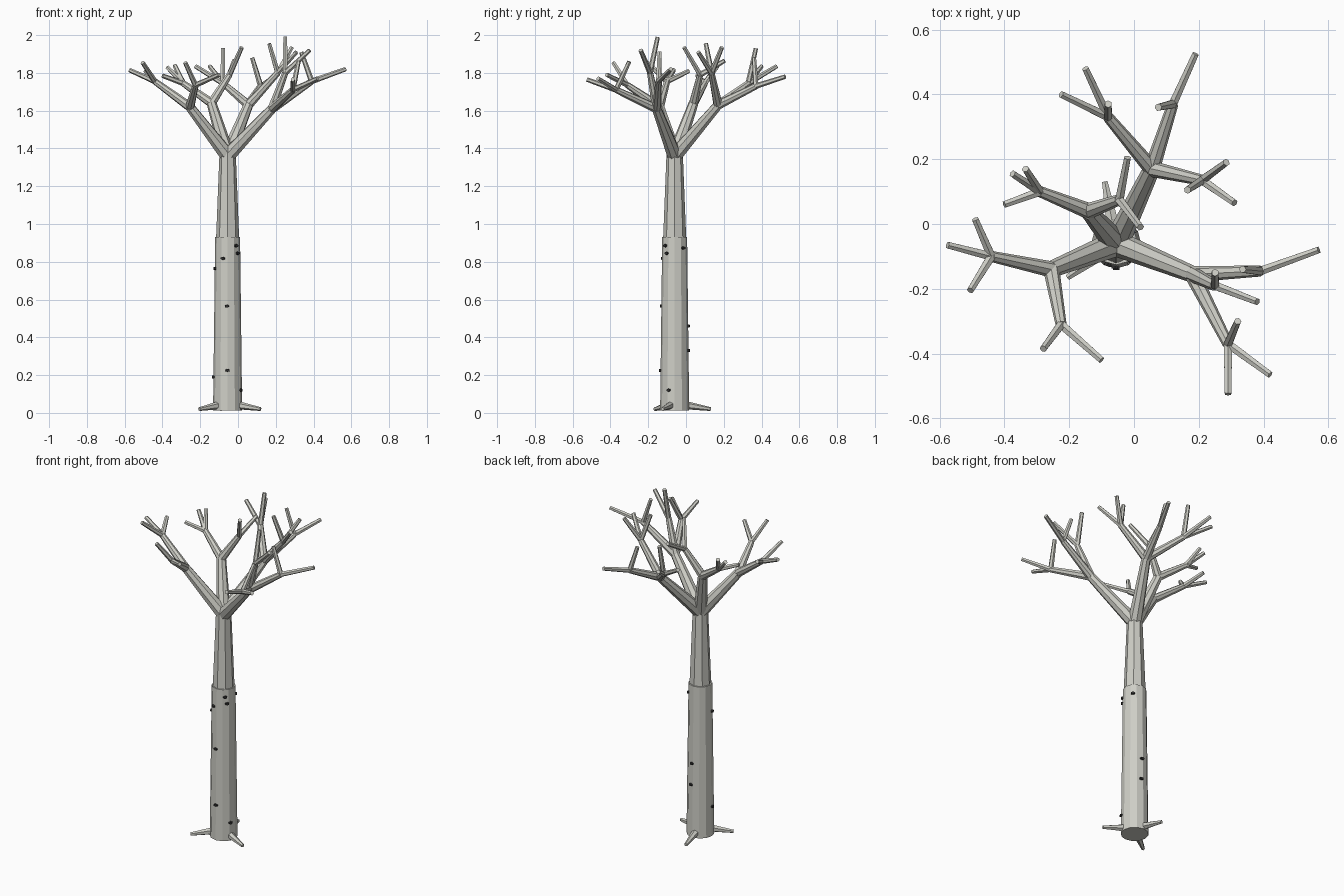
import bpy, bmesh, math
from mathutils import Vector

CX, CY = -0.055, -0.06          # trunk axis


def material(name, rgb):
    m = bpy.data.materials.new(name)
    m.diffuse_color = (*rgb, 1)
    return m


BARK = material("pale_bark", (0.62, 0.62, 0.57))
DARK = material("dark_bark", (0.03, 0.03, 0.03))


def add_limb(bm, a, b, r1, r2, sides=8):
    """Tapered capped cylinder from a to b."""
    a, b = Vector(a), Vector(b)
    d = b - a
    mat = d.to_track_quat('Z', 'Y').to_matrix().to_4x4()
    mat.translation = (a + b) / 2
    bmesh.ops.create_cone(bm, cap_ends=True, segments=sides, radius1=r1,
                          radius2=r2, depth=d.length, matrix=mat)


def finish(name, bm, mat):
    me = bpy.data.meshes.new(name)
    bm.to_mesh(me)
    bm.free()
    me.materials.append(mat)
    ob = bpy.data.objects.new(name, me)
    bpy.context.collection.objects.link(ob)
    return ob


# Trunk: two tapered sections
bm = bmesh.new()
add_limb(bm, (CX, CY, 0.012), (CX, CY, 0.93), 0.077, 0.066, 12)
finish("lower_trunk", bm, BARK)
bm = bmesh.new()
add_limb(bm, (CX, CY, 0.90), (CX, CY, 1.38), 0.062, 0.043, 8)
finish("upper_trunk", bm, BARK)

# Roots
for i, (x, y) in enumerate([(-0.205, -0.165), (0.12, -0.125), (-0.09, 0.13)]):
    bm = bmesh.new()
    add_limb(bm, (CX, CY, 0.05), (x, y, 0.02), 0.027, 0.01, 6)
    finish(f"root_{i + 1}", bm, BARK)

# Crown: limb node -> [(branch node, [twig tips])]
CROWN = {
    "left": ((-0.255, -0.14, 1.62), [
        ((-0.44, -0.10, 1.755), [(-0.575, -0.065, 1.815), (-0.49, 0.015, 1.81), (-0.505, -0.205, 1.855)]),
        ((-0.225, -0.31, 1.735), [(-0.28, -0.385, 1.855), (-0.10, -0.42, 1.79)])]),
    "right": ((0.18, -0.155, 1.61), [
        ((0.29, -0.37, 1.71), [(0.29, -0.525, 1.765), (0.42, -0.465, 1.77), (0.32, -0.30, 1.86)]),
        ((0.39, -0.145, 1.755), [(0.57, -0.08, 1.82), (0.335, -0.14, 1.91)]),
        ((0.25, -0.19, 1.80), [(0.25, -0.15, 1.99), (0.38, -0.24, 1.92)])]),
    "back": ((0.055, 0.17, 1.63), [
        ((-0.08, 0.33, 1.745), [(-0.225, 0.40, 1.835), (-0.15, 0.48, 1.835), (-0.08, 0.37, 1.93)]),
        ((0.12, 0.37, 1.73), [(0.19, 0.525, 1.78), (0.075, 0.36, 1.88)]),
        ((0.21, 0.135, 1.80), [(0.285, 0.19, 1.935), (0.31, 0.065, 1.91), (0.165, 0.105, 1.955)])]),
    "inner": ((-0.14, 0.04, 1.64), [
        ((-0.29, 0.10, 1.745), [(-0.40, 0.06, 1.785), (-0.375, 0.155, 1.83), (-0.335, 0.17, 1.84)]),
        ((-0.045, 0.075, 1.79), [(-0.02, 0.205, 1.865), (0.02, -0.01, 1.935)])]),
}
for name, (node, branches) in CROWN.items():
    bm = bmesh.new()
    add_limb(bm, (CX, CY, 1.36), node, 0.040, 0.026)
    for sub, tips in branches:
        add_limb(bm, node, sub, 0.025, 0.017)
        for tip in tips:
            add_limb(bm, sub, tip, 0.015, 0.0115, 6)
    finish(f"{name}_limb", bm, BARK)

# Dark bark knots: (angle in degrees, height)
KNOTS = [(-48, 0.885), (-38, 0.845), (-112, 0.818), (-165, 0.765), (-93, 0.565),
         (-90, 0.225), (185, 0.19), (-25, 0.12), (85, 0.46), (80, 0.33), (42, 0.873)]
bm = bmesh.new()
for ang, z in KNOTS:
    t = math.radians(ang)
    r = 0.077 - 0.011 * z / 0.93
    out = Vector((math.cos(t), math.sin(t), 0))
    c = Vector((CX, CY, z)) + out * (r - 0.008)
    before = set(bm.verts)
    add_limb(bm, c, c + out * 0.016, 0.013, 0.011, 6)
    for v in set(bm.verts) - before:      # flatten knot vertically
        v.co.z = z + (v.co.z - z) * 0.7
finish("bark_knots", bm, DARK)
